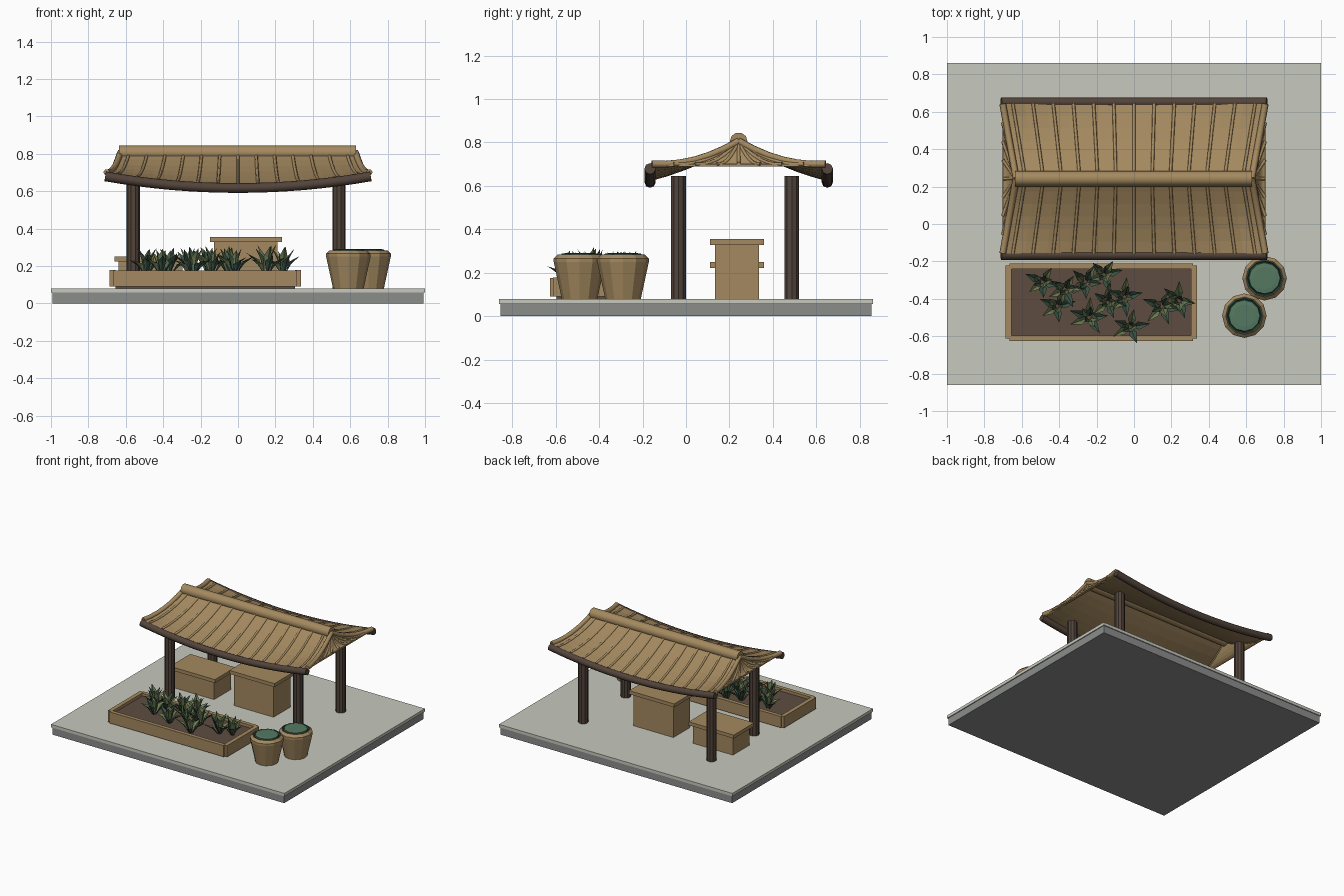
import bpy, bmesh, math, random
from mathutils import Vector

random.seed(4)
cube = bpy.data.objects.get("Cube")
if cube:
    bpy.data.objects.remove(cube, do_unlink=True)


def material(name, r, g, b):
    m = bpy.data.materials.new(name)
    m.use_nodes = True
    m.diffuse_color = (r, g, b, 1)
    m.node_tree.nodes["Principled BSDF"].inputs["Base Color"].default_value = (r, g, b, 1)
    return m


STONE = material("light stone", 0.57, 0.58, 0.51)
GREY = material("grey stone", 0.26, 0.27, 0.26)
WOOD = material("tan wood", 0.37, 0.25, 0.115)
DARK = material("dark timber", 0.085, 0.057, 0.043)
SOIL = material("soil", 0.11, 0.073, 0.053)
LEAF = material("dark leaf", 0.045, 0.095, 0.062)
OLIVE = material("olive leaf", 0.15, 0.2, 0.085)
MOSS = material("pot greenery", 0.09, 0.19, 0.12)


def add_mesh(name, bm, *mats):
    me = bpy.data.meshes.new(name)
    bm.to_mesh(me)
    bm.free()
    for m in mats:
        me.materials.append(m)
    ob = bpy.data.objects.new(name, me)
    bpy.context.collection.objects.link(ob)
    return ob


def box(name, mat, x, y, z):
    """Box from (min, max) ranges."""
    bm = bmesh.new()
    bmesh.ops.create_cube(bm, size=1)
    for v in bm.verts:
        v.co = [sum(r) / 2 + c * (r[1] - r[0]) for r, c in zip((x, y, z), v.co)]
    return add_mesh(name, bm, mat)


def lathe(name, profile, sides, mats, center, rule=lambda i: 0):
    """Closed-ended turned shape; rule gives the material of each profile band."""
    bm = bmesh.new()
    rings = [[bm.verts.new((center[0] + r * math.cos(math.tau * k / sides),
                            center[1] + r * math.sin(math.tau * k / sides), z))
              for k in range(sides)] for r, z in profile]
    for i, (a, b) in enumerate(zip(rings, rings[1:])):
        for k in range(sides):
            n = (k + 1) % sides
            bm.faces.new((a[k], a[n], b[n], b[k])).material_index = rule(i)
    bm.faces.new(rings[0][::-1])
    bm.faces.new(rings[-1]).material_index = rule(len(profile) - 1)
    return add_mesh(name, bm, *mats)


def rods(name, mat, paths, radius, res=1):
    """Round rods along point paths."""
    cu = bpy.data.curves.new(name, "CURVE")
    cu.dimensions = "3D"
    cu.bevel_depth, cu.bevel_resolution, cu.use_fill_caps = radius, res, True
    for path in paths:
        sp = cu.splines.new("POLY")
        sp.points.add(len(path) - 1)
        for p, co in zip(sp.points, path):
            p.co = (*co, 1)
    cu.materials.append(mat)
    ob = bpy.data.objects.new(name, cu)
    bpy.context.collection.objects.link(ob)


def surface(name, mat, fn, nu, nv):
    """Thin sheet from fn(u, v), u in -1..1 and v in 0..1."""
    bm = bmesh.new()
    g = [[bm.verts.new(fn(2 * i / nu - 1, j / nv)) for j in range(nv + 1)] for i in range(nu + 1)]
    for i in range(nu):
        for j in range(nv):
            bm.faces.new((g[i][j], g[i + 1][j], g[i + 1][j + 1], g[i][j + 1]))
    bmesh.ops.remove_doubles(bm, verts=bm.verts, dist=0.0005)
    bmesh.ops.recalc_face_normals(bm, faces=bm.faces)
    ob = add_mesh(name, bm, mat)
    mod = ob.modifiers.new("thickness", "SOLIDIFY")
    mod.thickness, mod.offset = 0.012, 0


# Ground slab
box("slab_base", GREY, (-0.993, 0.993), (-0.853, 0.853), (0, 0.057))
box("slab_top", STONE, (-1, 1), (-0.86, 0.86), (0.057, 0.08))

# Posts
for side, x in (("right", -0.56), ("left", 0.54)):
    for end, y in (("front", -0.035), ("back", 0.487)):
        lathe(f"{end}_{side}_post", [(0.036, 0.08), (0.036, 0.645)], 10, [DARK], (x, y))

# Curved roof
MID, HALF = 0.2425, 0.4


def roof_z(u, v):
    return 0.8 - 0.17 * (1.4 * v - 0.4 * v * v) + 0.065 * u * u * v * v


def slope(s):
    return lambda u, v: Vector((u * (0.63 + 0.072 * v), MID + s * HALF * v, roof_z(u, v)))


def hip(s):
    return lambda w, v: Vector((s * (0.63 + 0.072 * v), MID + HALF * w * v, roof_z(1, v)))


def ribs(fn, values, lift):
    return [[fn(t, j / 6) + lift for j in range(7)] for t in values]


UP = Vector((0, 0, 0.006))
for s, end in ((-1, "front"), (1, "back")):
    f = slope(s)
    surface(f"{end}_roof_slope", WOOD, f, 12, 6)
    rods(f"{end}_roof_ribs", WOOD, ribs(f, [i / 6.5 for i in range(-6, 7)], UP), 0.009)
    rods(f"{end}_hip_ribs", WOOD, ribs(f, (-1, 1), UP), 0.018)
    eave = [(0.71 * t, MID + s * 0.408, 0.617 + 0.062 * t * t) for t in [i / 8 for i in range(-8, 9)]]
    rods(f"{end}_eave_beam", DARK, [eave], 0.026, 2)
for s, side in ((-1, "right"), (1, "left")):
    f = hip(s)
    surface(f"{side}_roof_end", WOOD, f, 10, 6)
    rods(f"{side}_end_ribs", WOOD, ribs(f, [i / 4 for i in range(-3, 4)], UP), 0.009)
rods("ridge_pole", WOOD, [[(-0.635, MID, 0.805), (0.632, MID, 0.805)]], 0.041, 3)

# Lidded crates
for name, x, top in (("tall_crate", 0.042, 0.355), ("low_crate", -0.468, 0.25)):
    box(name + "_body", WOOD, (x - 0.17, x + 0.17), (0.133, 0.337), (0.08, top - 0.025))
    box(name + "_lid", WOOD, (x - 0.193, x + 0.193), (0.11, 0.36), (top - 0.027, top))

# Planter bed
for name, x in (("right", -0.67), ("left", 0.32)):
    box(f"planter_{name}_board", WOOD, (x - 0.016, x + 0.016), (-0.612, -0.222), (0.09, 0.178))
for name, y in (("front", -0.61), ("back", -0.225)):
    box(f"planter_{name}_board", WOOD, (-0.665, 0.315), (y - 0.015, y + 0.015), (0.09, 0.177))
box("planter_soil", SOIL, (-0.655, 0.305), (-0.597, -0.238), (0.08, 0.155))


# Leafy plants with folded pointed leaves
def plant(name, x, y, size):
    bm = bmesh.new()
    count = 10
    for k in range(count):
        a = math.tau * k / count * 2 + random.uniform(-0.3, 0.3)
        inner = k >= count // 2
        out = size * (random.uniform(0.02, 0.06) if inner else random.uniform(0.08, 0.11))
        up = size * (random.uniform(0.13, 0.17) if inner else random.uniform(0.08, 0.13))
        d, side = Vector((math.cos(a), math.sin(a), 0)), Vector((-math.sin(a), math.cos(a), 0))
        root = Vector((x, y, 0.15)) + d * 0.008
        mid = root + d * out * 0.45 + Vector((0, 0, up * 0.6))
        lift = Vector((0, 0, 0.012)) - d * 0.008
        base, spine, tip, l, r = [bm.verts.new(p) for p in (
            root, mid, root + d * out + Vector((0, 0, up)),
            mid + side * 0.022 + lift, mid - side * 0.022 + lift)]
        for tri in ((base, spine, l), (spine, tip, l), (base, r, spine), (spine, r, tip)):
            bm.faces.new(tri).material_index = k % 2
    add_mesh(name, bm, LEAF, OLIVE)


spots = [(-0.49, -0.31), (-0.41, -0.44), (-0.37, -0.35), (-0.26, -0.31), (-0.16, -0.27),
         (-0.24, -0.5), (-0.14, -0.42), (-0.05, -0.39), (-0.02, -0.55), (0.15, -0.44), (0.24, -0.41)]
for i, (x, y) in enumerate(spots):
    plant(f"plant_{i + 1}", x, y, random.uniform(0.88, 1.0))

# Round pots: outer wall, rim, green ring, raised green centre
pot_profile = [(0.082, 0.08), (0.119, 0.25), (0.119, 0.266), (0.1, 0.284), (0.093, 0.284),
               (0.088, 0.275), (0.083, 0.288), (0.06, 0.291)]
for name, spot in (("front_pot", (0.59, -0.49)), ("back_pot", (0.698, -0.29))):
    lathe(name, pot_profile, 12, [WOOD, LEAF, MOSS], spot,
          lambda i: 0 if i < 3 else 1 if i < 6 else 2)
